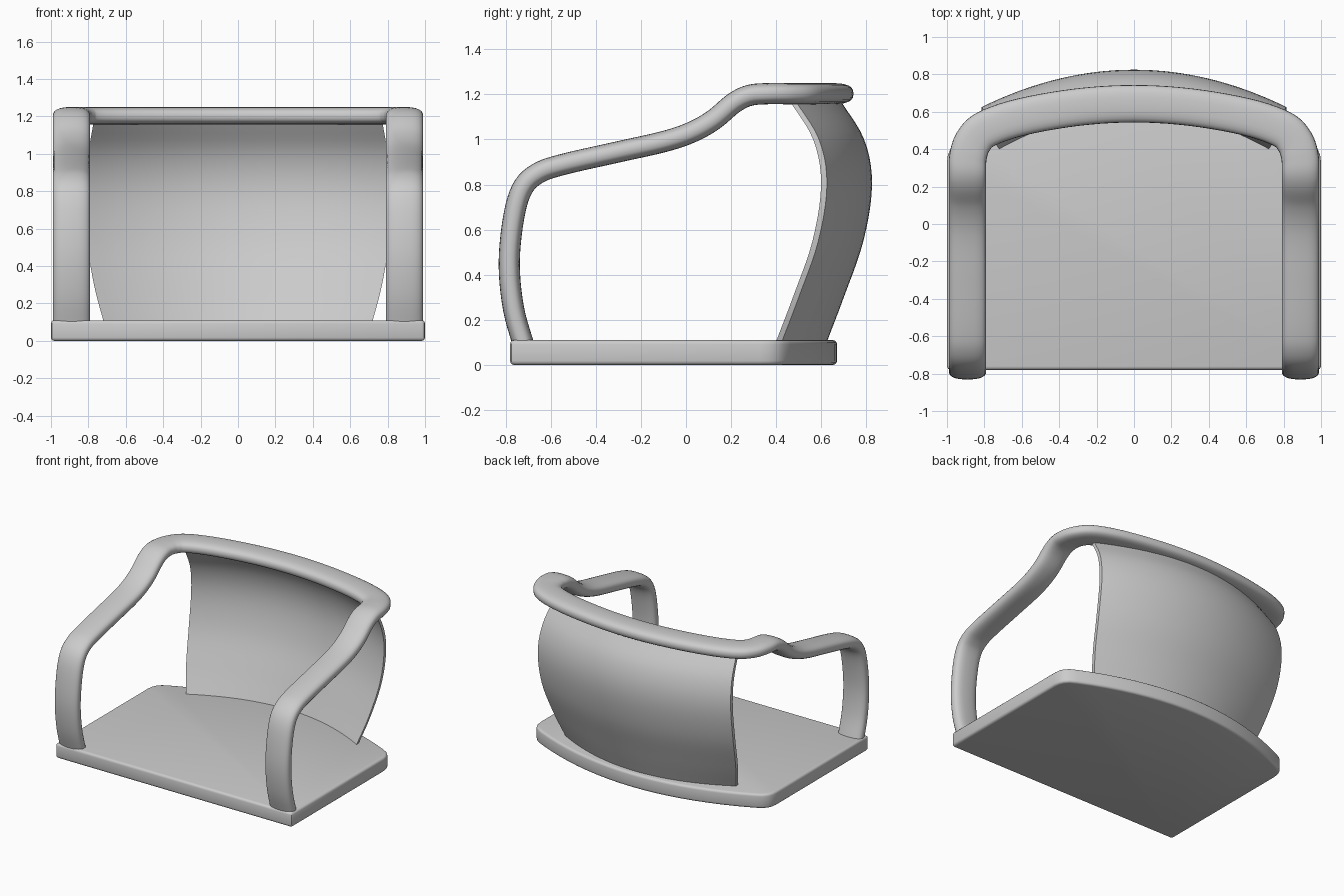
import bpy, bmesh, math
from mathutils import Vector

if "Cube" in bpy.data.objects:
    bpy.data.objects.remove(bpy.data.objects["Cube"])

grey = bpy.data.materials.new("light grey")
grey.diffuse_color = (0.6, 0.6, 0.6, 1)
grey.use_nodes = True
grey.node_tree.nodes["Principled BSDF"].inputs["Base Color"].default_value = grey.diffuse_color


def add_object(name, bm, angle=40):
    bmesh.ops.recalc_face_normals(bm, faces=bm.faces)
    me = bpy.data.meshes.new(name)
    bm.to_mesh(me)
    bm.free()
    me.materials.append(grey)
    ob = bpy.data.objects.new(name, me)
    bpy.context.collection.objects.link(ob)
    bpy.ops.object.select_all(action='DESELECT')
    bpy.context.view_layer.objects.active = ob
    ob.select_set(True)
    bpy.ops.object.shade_smooth_by_angle(angle=math.radians(angle))
    return ob


def smooth_path(ctrl, n):
    """Catmull-Rom curve through the control points."""
    p = [Vector(c) for c in ctrl]
    p = [2 * p[0] - p[1]] + p + [2 * p[-1] - p[-2]]
    out = []
    for i in range(1, len(p) - 2):
        a, b, c, d = p[i - 1:i + 3]
        for k in range(n):
            t = k / n
            out.append(0.5 * (2 * b + (c - a) * t + (2 * a - 5 * b + 4 * c - d) * t * t
                              + (3 * b - a - 3 * c + d) * t ** 3))
    out.append(p[-2])
    return out


# Seat: straight front and sides, bowed back edge, softened rims
right = [(0.98, -0.78), (0.994, -0.774), (1.0, -0.76), (1.0, 0.33), (0.995, 0.37),
         (0.98, 0.405), (0.95, 0.437)]
right += [(x, 0.67 - 0.255 * x * x) for x in (0.9, 0.8, 0.7, 0.6, 0.5, 0.4, 0.3, 0.2, 0.1)]
outline = right + [(0, 0.67)] + [(-x, y) for x, y in reversed(right)]
bm = bmesh.new()
base = bm.faces.new([bm.verts.new((x, y, 0)) for x, y in outline])
ext = bmesh.ops.extrude_face_region(bm, geom=[base])
top = [v for v in ext["geom"] if isinstance(v, bmesh.types.BMVert)]
bmesh.ops.translate(bm, verts=top, vec=(0, 0, 0.11))
rims = [e for e in bm.edges if abs(e.verts[0].co.z - e.verts[1].co.z) < 1e-5]
bmesh.ops.bevel(bm, geom=rims, offset=0.018, segments=3, profile=0.5, affect='EDGES')
add_object("seat", bm)

# Arm and back rail: one flattened tube swept from one front foot to the other
half = [(0.89, -0.715, 0.07), (0.89, -0.765, 0.25), (0.89, -0.784, 0.45), (0.89, -0.765, 0.65),
        (0.89, -0.727, 0.78), (0.89, -0.66, 0.848), (0.89, -0.55, 0.888), (0.89, -0.3, 0.945),
        (0.89, -0.1, 0.99), (0.89, 0.02, 1.03), (0.89, 0.12, 1.085), (0.89, 0.21, 1.16),
        (0.89, 0.28, 1.195), (0.887, 0.36, 1.203), (0.86, 0.44, 1.203), (0.79, 0.508, 1.203),
        (0.6, 0.573, 1.203), (0.3, 0.625, 1.203)]
ctrl = half + [(0, 0.643, 1.203)] + [(-x, y, z) for x, y, z in reversed(half)]
path = smooth_path(ctrl, 5)
bm = bmesh.new()
rings = []
SIDES = 24
for i, c in enumerate(path):
    t = (path[min(i + 1, len(path) - 1)] - path[max(i - 1, 0)]).normalized()
    if c.z < 1.19:
        side = Vector((math.copysign(1, c.x), 0, 0))
    else:
        side = Vector((t.y, -t.x, 0)).normalized()
    up = side.cross(t).normalized()
    ring = []
    for k in range(SIDES):
        a = 2 * math.pi * k / SIDES
        ca, sa = math.cos(a), math.sin(a)
        u = math.copysign(abs(ca) ** 0.75, ca) * 0.1
        v = math.copysign(abs(sa) ** 0.75, sa) * 0.047
        ring.append(bm.verts.new(c + side * u + up * v))
    rings.append(ring)
for r, s in zip(rings, rings[1:]):
    for k in range(SIDES):
        j = (k + 1) % SIDES
        bm.faces.new((r[k], r[j], s[j], s[k]))
bm.faces.new(rings[0])
bm.faces.new(rings[-1])
add_object("arm_and_back_rail", bm)

# Backrest: thin panel curved both ways; profile is (half width, outer y, z)
profile = smooth_path([(0.715, 0.62, 0.09), (0.77, 0.70, 0.3), (0.808, 0.787, 0.55),
                       (0.815, 0.825, 0.8), (0.80, 0.79, 1.0), (0.77, 0.68, 1.18)], 5)
COLS, THICK = 32, 0.026
bm = bmesh.new()
layers = []
for off in (0, THICK):
    layers.append([[bm.verts.new((w * u, y - off - 0.2 * u * u, z))
                    for u in [2 * k / COLS - 1 for k in range(COLS + 1)]]
                   for w, y, z in profile])
for g in layers:
    for r, s in zip(g, g[1:]):
        for k in range(COLS):
            bm.faces.new((r[k], r[k + 1], s[k + 1], s[k]))
f, b = layers
rims = [(f[0], b[0]), (f[-1], b[-1])]
rims += [([r[e] for r in f], [r[e] for r in b]) for e in (0, -1)]
for p, q in rims:
    for k in range(len(p) - 1):
        bm.faces.new((p[k], p[k + 1], q[k + 1], q[k]))
add_object("backrest", bm)
